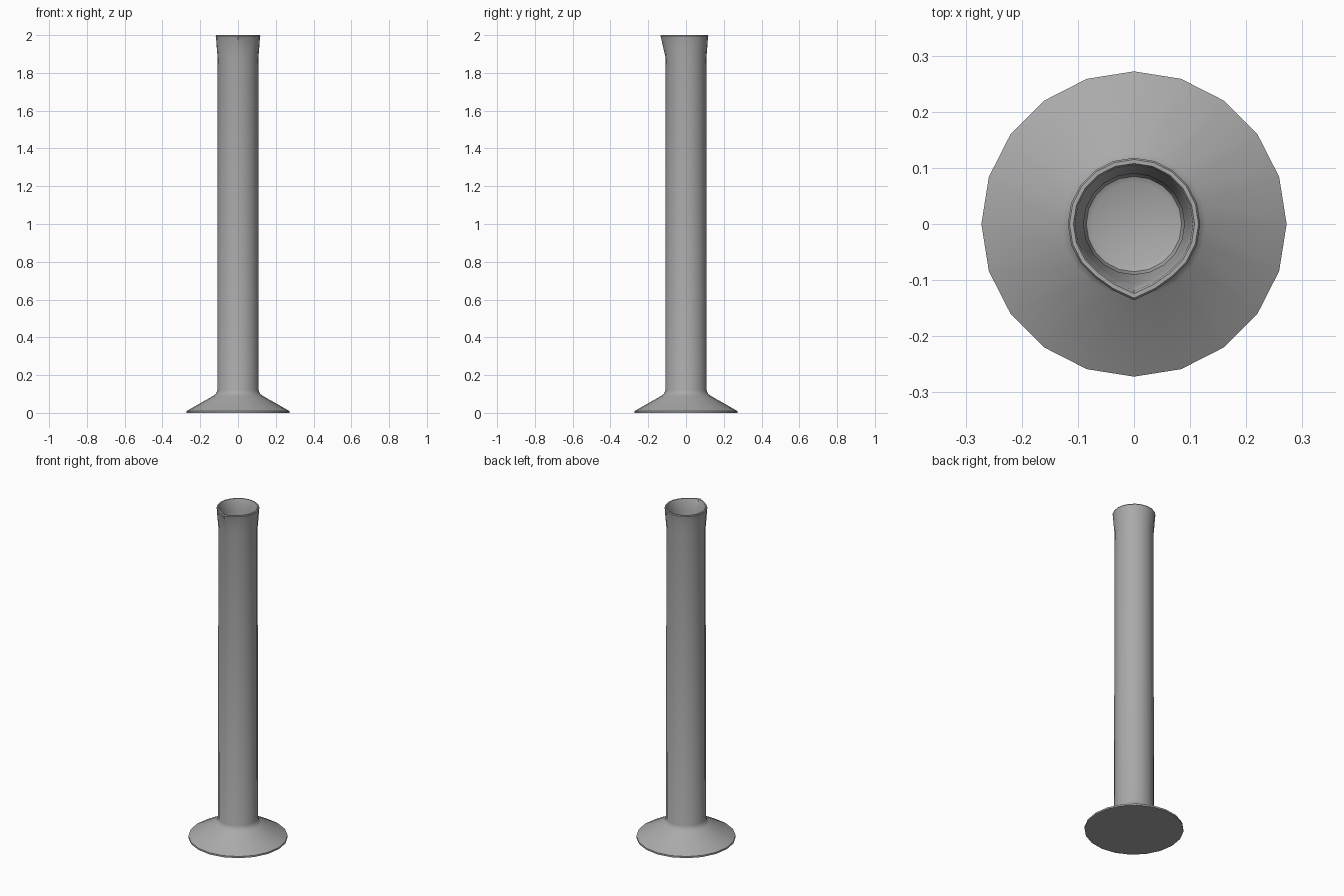
import bpy, bmesh, math

cube = bpy.data.objects.get("Cube")
if cube:
    bpy.data.objects.remove(cube, do_unlink=True)

SIDES = 20

grey = bpy.data.materials.new("neutral grey")
grey.use_nodes = True
colour = (0.4, 0.4, 0.4, 1)
grey.diffuse_color = colour
grey.node_tree.nodes["Principled BSDF"].inputs["Base Color"].default_value = colour


def lathe(name, profile, angle=35):
    """Spin (radius, height, spout) rings; spout pulls the front out to a point."""
    bm = bmesh.new()
    rings = []
    for r, z, spout in profile:
        ring = []
        for i in range(SIDES):
            a = math.tau * i / SIDES
            off = abs((a - 1.5 * math.pi) / (math.tau / SIDES))  # steps from front
            rr = r + spout * max(0, 1 - off / 1.5)
            ring.append(bm.verts.new((rr * math.cos(a), rr * math.sin(a), z)))
        rings.append(ring)
    for low, high in zip(rings, rings[1:]):
        for i in range(SIDES):
            j = (i + 1) % SIDES
            bm.faces.new((low[i], low[j], high[j], high[i]))
    bm.faces.new(rings[0][::-1])   # underside
    bm.faces.new(rings[-1])        # floor of the bore
    mesh = bpy.data.meshes.new(name)
    bm.to_mesh(mesh)
    bm.free()
    mesh.materials.append(grey)
    obj = bpy.data.objects.new(name, mesh)
    bpy.context.collection.objects.link(obj)
    bpy.ops.object.select_all(action="DESELECT")
    obj.select_set(True)
    bpy.context.view_layer.objects.active = obj
    bpy.ops.object.shade_smooth_by_angle(angle=math.radians(angle))
    return obj


# Flared foot, fillet, tall tube, pouring lip and hollow bore in one closed skin
foot = [(0.272, 0, 0), (0.272, 0.01, 0), (0.128, 0.092, 0), (0.116, 0.102, 0), (0.109, 0.12, 0)]
tube = [(0.108, 1.88, 0)]
lip = [(0.113, 1.94, 0.009), (0.116, 1.985, 0.016), (0.118, 1.995, 0.018),
       (0.115, 2.0, 0.017), (0.108, 2.0, 0.016), (0.105, 1.995, 0.015)]
bore = [(0.1, 1.94, 0.008), (0.09, 1.88, 0), (0.09, 0.14, 0), (0.085, 0.125, 0), (0.075, 0.12, 0)]
lathe("measuring_cylinder", foot + tube + lip + bore)
